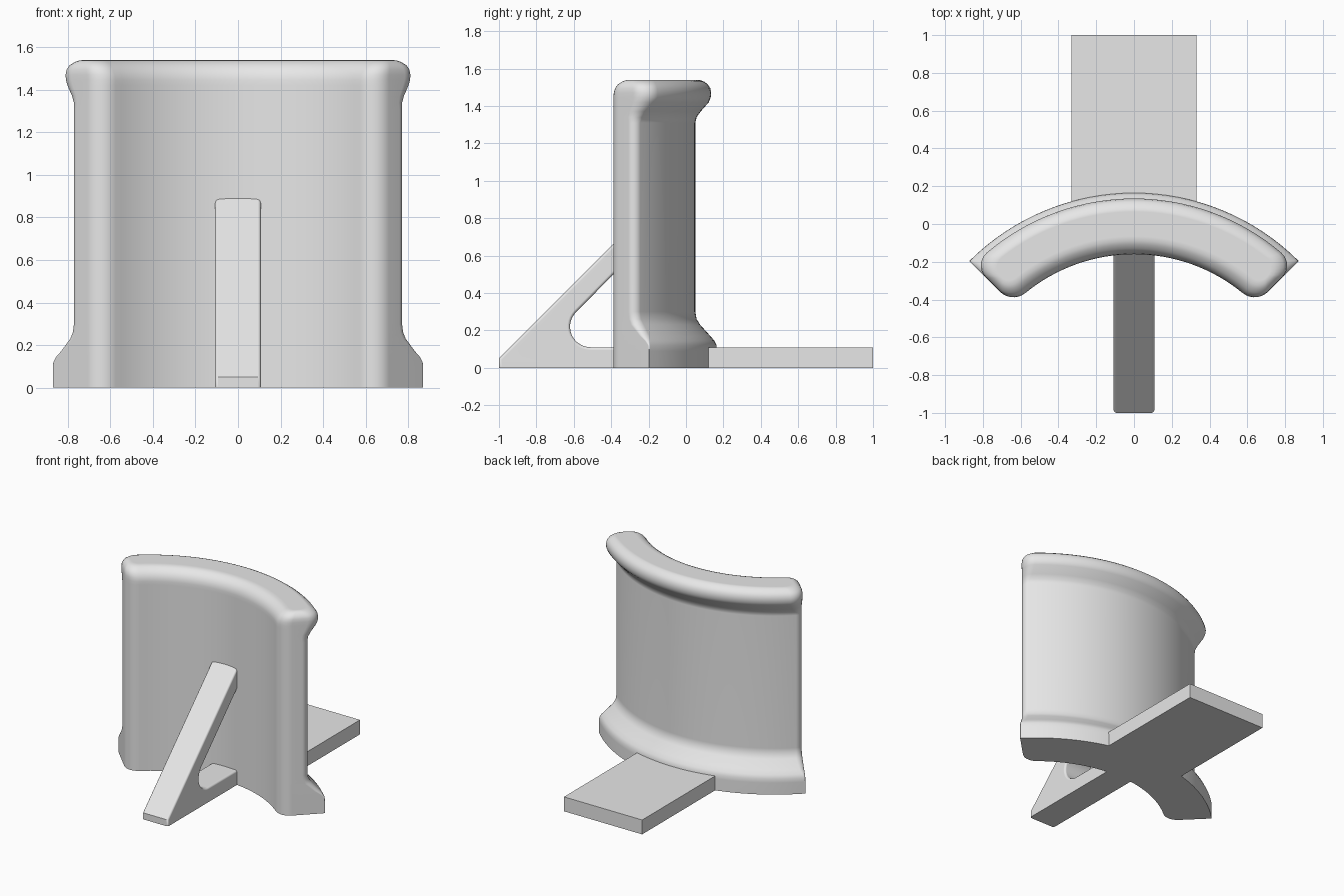
import bpy, bmesh
from math import sin, cos, pi, sqrt, atan2, radians

if "Cube" in bpy.data.objects:
    bpy.data.objects.remove(bpy.data.objects["Cube"])

grey = bpy.data.materials.new("plain grey")
grey.use_nodes = True
grey.diffuse_color = (0.8, 0.8, 0.8, 1)
grey.node_tree.nodes["Principled BSDF"].inputs["Base Color"].default_value = (0.8, 0.8, 0.8, 1)

CENTRE_Y = -1.068      # centre of the wall's curve
INNER = 0.908          # radius of the concave front
S = sqrt(0.5)


def finish(bm, name):
    bmesh.ops.recalc_face_normals(bm, faces=bm.faces)
    mesh = bpy.data.meshes.new(name)
    bm.to_mesh(mesh)
    bm.free()
    mesh.materials.append(grey)
    mesh.shade_smooth()
    mesh.set_sharp_from_angle(angle=radians(32))
    obj = bpy.data.objects.new(name, mesh)
    bpy.context.collection.objects.link(obj)
    mod = obj.modifiers.new("even shading", 'WEIGHTED_NORMAL')
    mod.keep_sharp = True
    return obj


def steps(a, b, n):
    return [a + (b - a) * i / n for i in range(n + 1)]


def outline(ri, ro, inset, r_in, r_out):
    """Quarter-turn arc section with rounded corners, worked out for one half and mirrored."""
    def corner(radius, r):
        v = -(inset + r)
        u = sqrt(radius ** 2 - v ** 2)
        return u, v, atan2(v, u)

    ui, vi, ai = corner(ri + r_in, r_in)
    uo, vo, ao = corner(ro - r_out, r_out)
    uv = [(ri * cos(a), ri * sin(a)) for a in steps(-pi / 4, ai, 16)[:-1]]
    uv += [(ui + r_in * cos(a), vi + r_in * sin(a)) for a in steps(ai + pi, pi / 2, 7)]
    uv += [(uo + r_out * cos(a), vo + r_out * sin(a)) for a in steps(pi / 2, ao, 7)]
    uv += [(ro * cos(a), ro * sin(a)) for a in steps(ao, -pi / 4, 16)[1:]]
    half = [(S * (u + v), CENTRE_Y + S * (u - v)) for u, v in uv]
    return half + [(-x, y) for x, y in half[-2:0:-1]]


# Curved wall: height, back edge at the middle, back corner radius
levels = [
    (0, .165, .003), (.09, .165, .003), (.12, .164, .008), (.145, .152, .02),
    (.17, .13, .035), (.23, .076, .048), (.26, .057, .045), (.30, .05, .045),
    (1.31, .05, .045), (1.34, .057, .055), (1.37, .078, .07), (1.42, .122, .09),
    (1.445, .132, .09), (1.47, .135, .09), (1.495, .13, .09), (1.515, .117, .085),
    (1.53, .097, .08), (1.537, .08, .075), (1.54, .065, .07),
]
TOP = levels[-1][0]


def round_over(z, r):
    """How far a top edge of radius r has moved in at height z."""
    rise = max(0, z - (TOP - r))
    return r - sqrt(max(0, r * r - rise * rise))


bm = bmesh.new()
rings = []
for z, back, r_out in levels:
    front = round_over(z, .095)
    section = outline(INNER + front, back - CENTRE_Y, round_over(z, .06),
                      .1 - front * .5, r_out)
    rings.append([bm.verts.new((x, y, z)) for x, y in section])
for low, high in zip(rings, rings[1:]):
    for i in range(len(low)):
        j = (i + 1) % len(low)
        bm.faces.new((low[i], low[j], high[j], high[i]))
bm.faces.new(rings[0])
bm.faces.new(rings[-1])
finish(bm, "curved_wall")

# Flat tongue behind the wall
bm = bmesh.new()
bmesh.ops.create_cube(bm, size=1)
bmesh.ops.scale(bm, vec=(.66, 1.02, .11), verts=bm.verts)
bmesh.ops.translate(bm, vec=(0, .49, .055), verts=bm.verts)
finish(bm, "rear_tongue")

# Diagonal brace in front, with a rounded opening
inside = -.13
profile = [(-1, 0), (-1, .05), (inside, 1.05 + inside), (inside, .89 + inside)]
profile += [(-.51 + .11 * cos(a), .22 + .11 * sin(a)) for a in steps(.75 * pi, 1.5 * pi, 14)]
profile += [(inside, .11), (inside, 0)]
bm = bmesh.new()
face = bm.faces.new([bm.verts.new((-.108, y, z)) for y, z in profile])
out = bmesh.ops.extrude_face_region(bm, geom=[face])
bmesh.ops.translate(bm, vec=(.216, 0, 0),
                    verts=[g for g in out["geom"] if isinstance(g, bmesh.types.BMVert)])
bmesh.ops.recalc_face_normals(bm, faces=bm.faces)


def is_soft(edge):
    a, b = (v.co for v in edge.verts)
    on_floor = a.z < .001 and b.z < .001
    hidden = a.y > inside - .001 and b.y > inside - .001
    return abs(a.x - b.x) < .001 and not on_floor and not hidden


bmesh.ops.bevel(bm, geom=[e for e in bm.edges if is_soft(e)], offset=.015,
                segments=3, profile=.5, affect='EDGES')
finish(bm, "front_brace")
